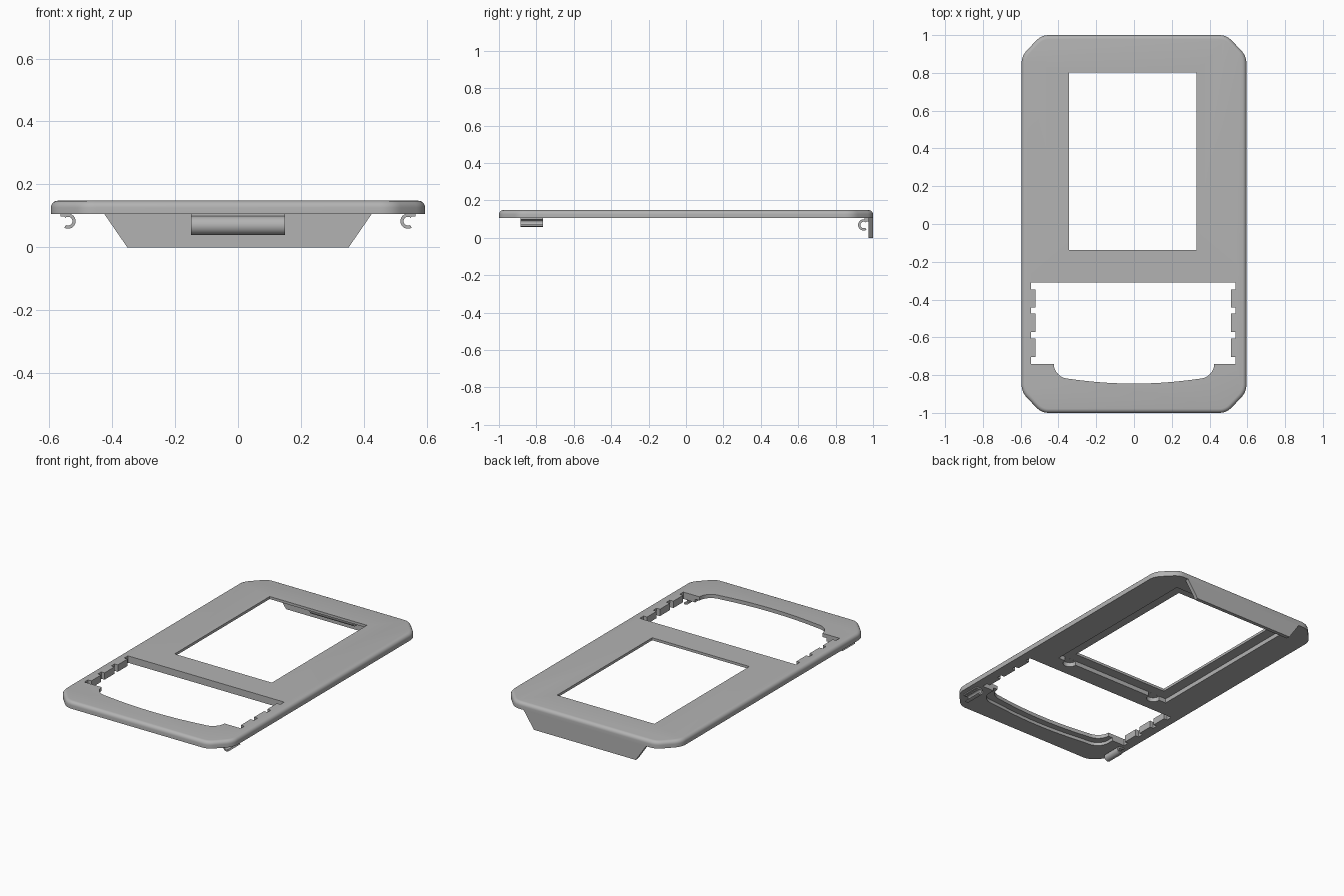
import bpy, bmesh, math
from mathutils import Vector

old = bpy.data.objects.get("Cube")
if old:
    bpy.data.objects.remove(old, do_unlink=True)

grey = bpy.data.materials.new("plain_grey")
grey.use_nodes = True
GREY = (0.45, 0.45, 0.45, 1)
grey.diffuse_color = GREY
grey.node_tree.nodes["Principled BSDF"].inputs["Base Color"].default_value = GREY

BOTTOM, TOP = 0.105, 0.148


def prism(name, pts, lo, hi, axis="z", fillet=0):
    """Extrude a 2D outline along one axis, optionally filleting the upper rim."""
    place = {"z": lambda a, b, h: (a, b, h),
             "y": lambda a, b, h: (a, h, b),
             "x": lambda a, b, h: (h, a, b)}[axis]
    bm = bmesh.new()
    base = bm.faces.new([bm.verts.new(place(a, b, lo)) for a, b in pts])
    ext = bmesh.ops.extrude_face_region(bm, geom=[base])["geom"]
    shift = Vector(place(0, 0, hi - lo))
    bmesh.ops.translate(bm, verts=[v for v in ext if isinstance(v, bmesh.types.BMVert)], vec=shift)
    bmesh.ops.recalc_face_normals(bm, faces=bm.faces)
    if fillet:
        rim = [e for e in bm.edges if all(abs(v.co.z - hi) < 1e-5 for v in e.verts)]
        bmesh.ops.bevel(bm, geom=rim, offset=fillet, segments=5, profile=0.5, affect="EDGES")
    mesh = bpy.data.meshes.new(name)
    bm.to_mesh(mesh)
    bm.free()
    obj = bpy.data.objects.new(name, mesh)
    bpy.context.collection.objects.link(obj)
    mesh.materials.append(grey)
    return obj


def rect(x0, x1, y0, y1):
    return [(x0, y0), (x1, y0), (x1, y1), (x0, y1)]


def rounded(pts, radius, steps=6):
    """Replace each corner of an outline by a small curve."""
    out = []
    for i, p in enumerate(pts):
        p = Vector(p)
        a = p + (Vector(pts[i - 1]) - p).normalized() * radius
        b = p + (Vector(pts[(i + 1) % len(pts)]) - p).normalized() * radius
        for k in range(steps + 1):
            t = k / steps
            out.append(tuple(a * (1 - t) ** 2 + p * 2 * t * (1 - t) + b * t * t))
    return out


def smooth(obj):
    bpy.ops.object.select_all(action="DESELECT")
    obj.select_set(True)
    bpy.context.view_layer.objects.active = obj
    bpy.ops.object.shade_smooth_by_angle(angle=math.radians(30))


def cut(target, cutter):
    bpy.context.view_layer.objects.active = target
    mod = target.modifiers.new("cut", "BOOLEAN")
    mod.operation, mod.solver, mod.object = "DIFFERENCE", "EXACT", cutter
    bpy.ops.object.modifier_apply(modifier=mod.name)
    bpy.data.objects.remove(cutter, do_unlink=True)


# Cover plate with clipped, softened corners
W, C = 0.595, 0.49
outline = [(-C, -1), (C, -1), (W, -0.89), (W, 0.89), (C, 1), (-C, 1), (-W, 0.89), (-W, -0.89)]
cover = prism("cover_plate", rounded(outline, 0.04), BOTTOM, TOP, fillet=0.022)

# Display window, with a shallow seat and two round reliefs underneath
cut(cover, prism("window_cutter", rect(-0.343, 0.33, -0.137, 0.803), 0, 0.3))
seat = rect(-0.41, 0.41, -0.2, 0.88)
cut(cover, prism("seat_cutter", seat, 0, 0.132))
for x in (-0.32, 0.32):
    arc = [(x + 0.04 * math.cos(a), -0.205 + 0.04 * math.sin(a))
           for a in (k * math.tau / 24 for k in range(24))]
    cut(cover, prism("relief_cutter", arc, 0, 0.1315))


# Curved front edge of the lower opening, from right to left
def front_curve(drop=0, grow=0):
    half = 0.425 + grow
    pts = []
    for k in range(9):
        a = k / 8 * math.pi / 2
        pts.append((half - 0.085 * (1 - math.cos(a)), -0.74 - drop - 0.08 * math.sin(a)))
    for k in range(1, 12):
        x = (half - 0.085) * (1 - k / 6)
        if k < 12 and abs(x) < 0.33:
            pts.append((x, -0.845 - drop + 0.025 * (x / 0.34) ** 2))
    return pts + [(-x, y) for x, y in reversed(pts[:9])]


# Lower opening with notched sides
notches = [(-0.31, -0.347), (-0.443, -0.475), (-0.573, -0.607), (-0.705, -0.74)]


def notched(inner, outer):
    side = []
    for top, low in notches:
        side += [(inner, top), (outer, top), (outer, low), (inner, low)]
    return side[1:-1]


opening = notched(0.513, 0.537) + front_curve() + notched(-0.522, -0.545)[::-1]
cut(cover, prism("opening_cutter", opening, 0, 0.3))

# Step under the curved front edge
step = front_curve(0.04, 0.03)
step = [(step[0][0], -0.72)] + step + [(step[-1][0], -0.72)]
cut(cover, prism("step_cutter", step, 0, 0.125))
smooth(cover)

# Hanging flap at the back edge
prism("back_flap", [(-0.352, 0), (0.352, 0), (0.425, 0.106), (-0.425, 0.106)], 0.977, 1, "y")


# Open round clips under the plate
def clip(name, cx, cz, r, side, lo, hi, axis):
    """C profile that opens towards the given side, with a post to the plate."""
    angles = [math.radians(130 - 250 * k / 24) for k in range(25)]
    ring = [(cx - side * q * math.cos(a), cz + q * math.sin(a))
            for q, path in ((r, angles), (r * 0.58, angles[::-1])) for a in path]
    smooth(prism(name, ring, lo, hi, axis))
    u, v = sorted((cx + side * r, cx + side * r * 0.15))
    prism(name + "_post", rect(u, v, cz + r * 0.62, BOTTOM + 0.003), lo, hi, axis)


for side, label in ((-1, "right"), (1, "left")):
    clip(label + "_clip", side * 0.54, 0.083, 0.024, side, -0.885, -0.765, "y")
clip("back_clip", 0.95, 0.069, 0.03, 1, -0.15, 0.15, "x")
